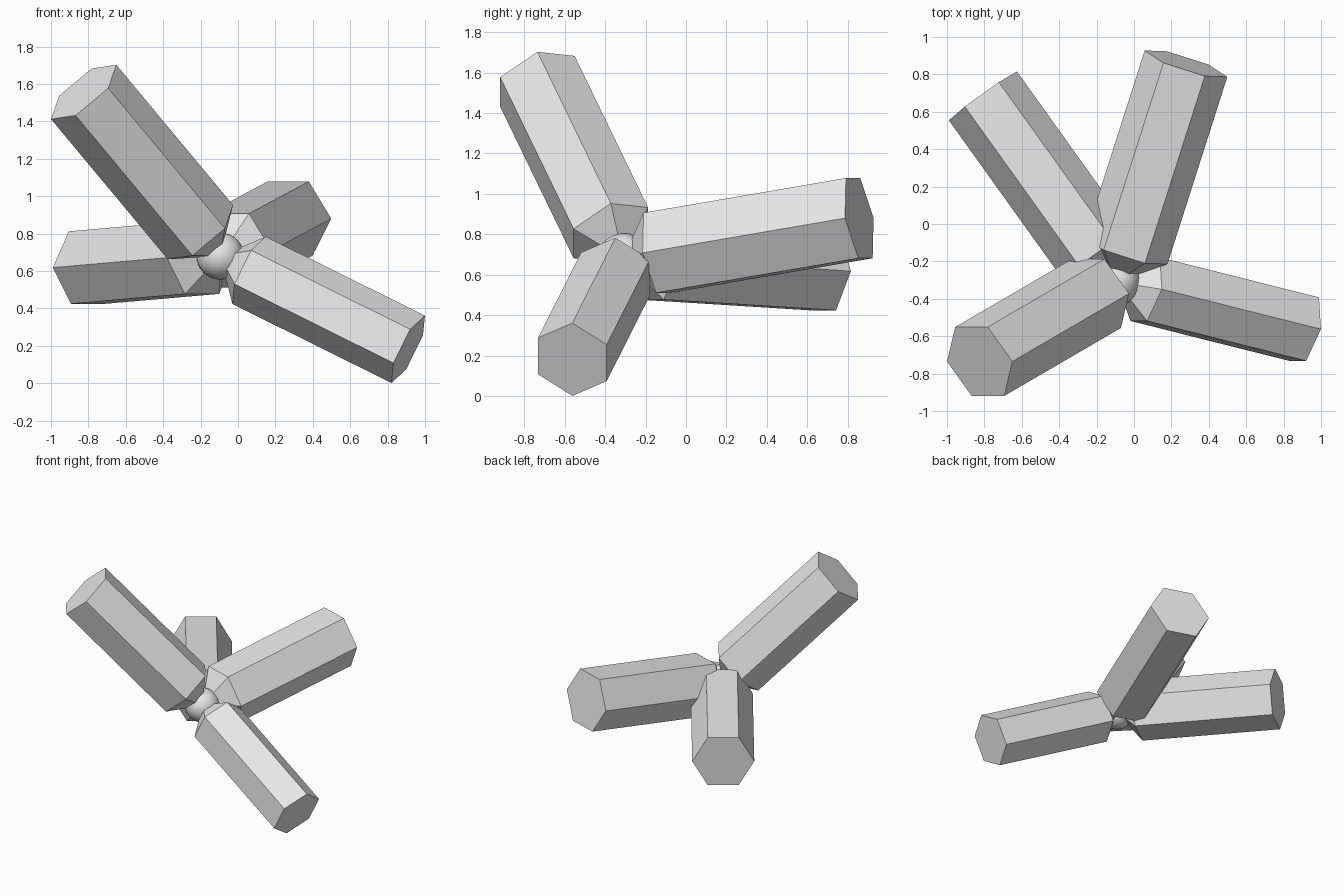
import bpy, bmesh, math
from mathutils import Vector

if "Cube" in bpy.data.objects:
    bpy.data.objects.remove(bpy.data.objects["Cube"], do_unlink=True)

grey = bpy.data.materials.new("light_grey")
grey.use_nodes = True
colour = (0.8, 0.8, 0.8, 1)
grey.diffuse_color = colour
grey.node_tree.nodes["Principled BSDF"].inputs["Base Color"].default_value = colour

HUB = Vector((-0.095, -0.31, 0.68))
NECK = 0.177  # length of the pointed inner end


def hex_bar(name, end, radius, reference):
    """Six-sided bar with a flat outer end and a point at the hub centre."""
    end = Vector(end)
    axis = (end - HUB).normalized()
    u = axis.cross(Vector(reference)).normalized()
    v = axis.cross(u)
    spokes = [radius * (u * math.cos(a) + v * math.sin(a))
              for a in (i * math.pi / 3 for i in range(6))]
    bm = bmesh.new()
    tip = bm.verts.new(HUB)
    inner = [bm.verts.new(HUB + axis * NECK + s) for s in spokes]
    outer = [bm.verts.new(end + s) for s in spokes]
    for i in range(6):
        j = (i + 1) % 6
        bm.faces.new((tip, inner[i], inner[j]))
        bm.faces.new((inner[i], outer[i], outer[j], inner[j]))
    bm.faces.new(outer)
    bmesh.ops.recalc_face_normals(bm, faces=bm.faces)
    mesh = bpy.data.meshes.new(name)
    bm.to_mesh(mesh)
    bm.free()
    mesh.materials.append(grey)
    bpy.context.collection.objects.link(bpy.data.objects.new(name, mesh))


# Four bars radiating from the hub
Y, Z = (0, 1, 0), (0, 0, 1)
hex_bar("upper_front_right_bar", (-0.825, -0.735, 1.557), 0.227, Y)
hex_bar("lower_front_left_bar", (0.91, -0.562, 0.181), 0.201, Y)
hex_bar("back_left_bar", (0.278, 0.857, 0.88), 0.232, Z)
hex_bar("back_right_bar", (-0.808, 0.685, 0.618), 0.224, Z)

# Smooth ball at the centre
bpy.ops.mesh.primitive_uv_sphere_add(segments=32, ring_count=16, radius=0.126, location=HUB)
ball = bpy.context.object
ball.name = "hub_ball"
ball.data.materials.append(grey)
bpy.ops.object.shade_smooth()
